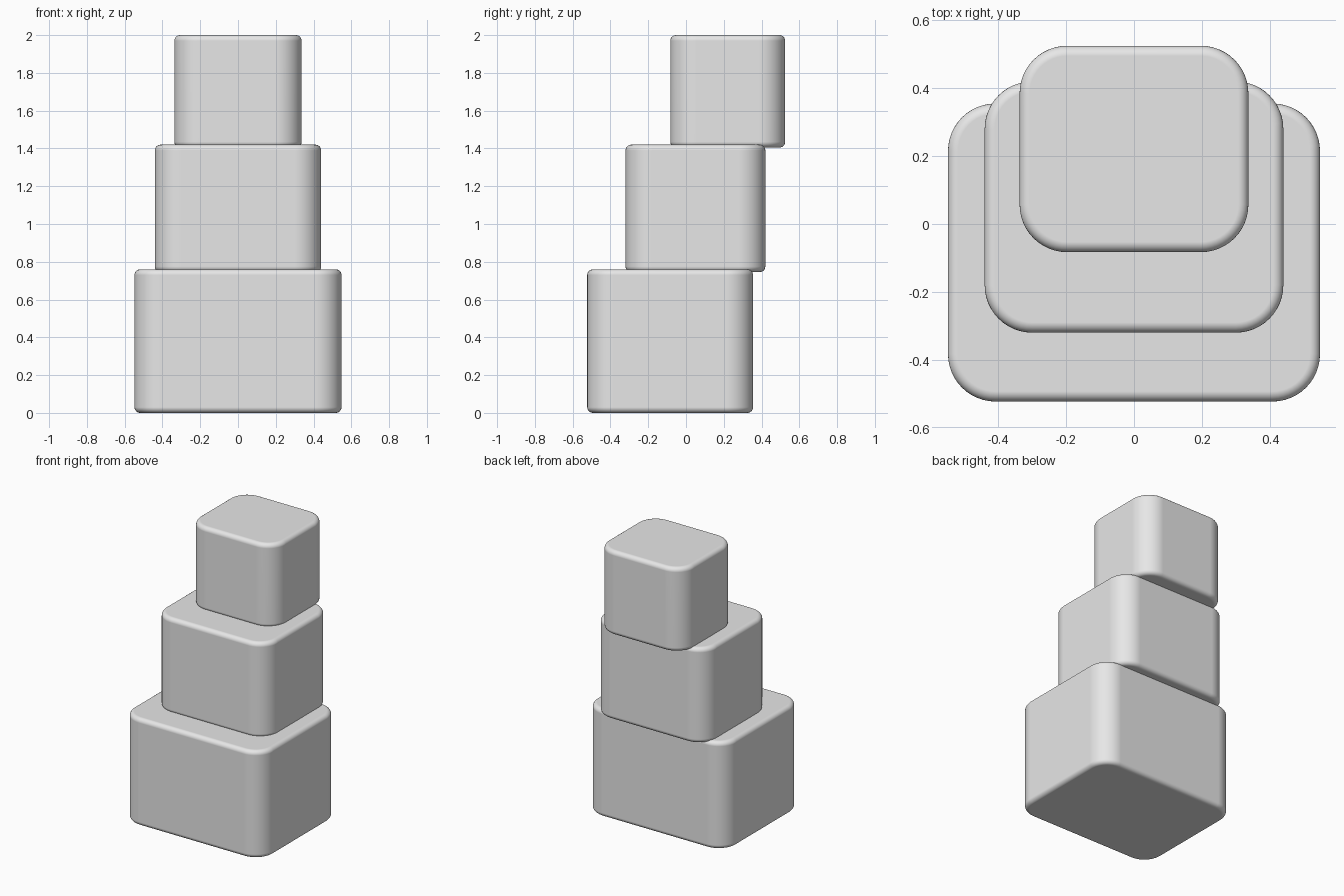
import bpy
import bmesh

default_cube = bpy.data.objects.get("Cube")
if default_cube:
    bpy.data.objects.remove(default_cube, do_unlink=True)

# One plain grey for every block
GREY = (0.8, 0.8, 0.8, 1.0)
grey = bpy.data.materials.new("light_grey")
grey.use_nodes = True
grey.diffuse_color = GREY
for node in grey.node_tree.nodes:
    if node.type == 'BSDF_PRINCIPLED':
        node.inputs["Base Color"].default_value = GREY

CORNER_RADIUS = 0.14
RIM_RADIUS = 0.03


def bevel(bm, edges, radius, segments):
    bmesh.ops.bevel(bm, geom=edges, offset=radius, offset_type='OFFSET',
                    segments=segments, profile=0.5, affect='EDGES',
                    clamp_overlap=True)


def rounded_block(name, half_width, front, back, bottom, top):
    bm = bmesh.new()
    bmesh.ops.create_cube(bm, size=1)
    for v in bm.verts:
        v.co.x *= 2 * half_width
        v.co.y = front if v.co.y < 0 else back
        v.co.z = bottom if v.co.z < 0 else top

    # Wide rounding on the upright corners
    upright = [e for e in bm.edges
               if abs(e.verts[0].co.z - e.verts[1].co.z) > RIM_RADIUS]
    bevel(bm, upright, CORNER_RADIUS, 12)

    # Narrow rounding around the top and bottom rims
    rims = [e for e in bm.edges
            if abs(e.verts[0].co.z - e.verts[1].co.z) < RIM_RADIUS]
    bevel(bm, rims, RIM_RADIUS, 6)

    bmesh.ops.recalc_face_normals(bm, faces=bm.faces)
    mesh = bpy.data.meshes.new(name)
    bm.to_mesh(mesh)
    bm.free()
    mesh.materials.append(grey)
    mesh.shade_smooth()
    obj = bpy.data.objects.new(name, mesh)
    bpy.context.collection.objects.link(obj)

    # Keep the broad faces flat in shading
    normals = obj.modifiers.new("flat_faces", 'WEIGHTED_NORMAL')
    normals.weight = 100
    return obj


# Stack of blocks, each smaller and set further back
rounded_block("lower_block", 0.548, -0.523, 0.355, 0.0, 0.76)
rounded_block("middle_block", 0.44, -0.32, 0.42, 0.745, 1.42)
rounded_block("upper_block", 0.337, -0.083, 0.525, 1.405, 2.0)
